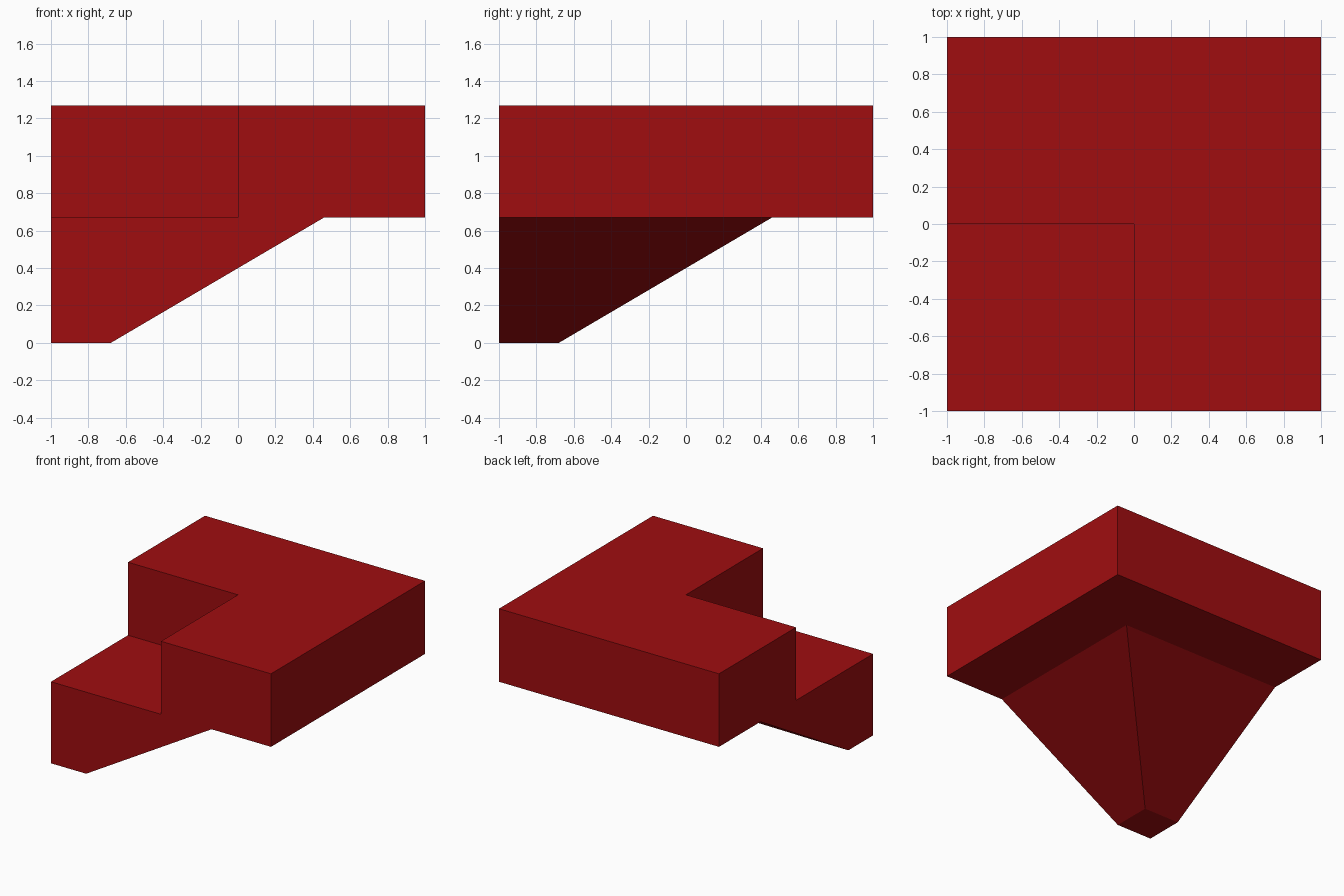
import bpy
import bmesh

cube = bpy.data.objects.get("Cube")
if cube:
    bpy.data.objects.remove(cube, do_unlink=True)

# Single deep red paint
red = bpy.data.materials.new("deep red")
red.use_nodes = True
colour = (0.35, 0.004, 0.005, 1.0)
red.diffuse_color = colour
red.node_tree.nodes["Principled BSDF"].inputs["Base Color"].default_value = colour

HALF = 1.0      # half width of the block
BASE = 0.67     # underside of the upper slab
TOP = 1.27      # top of the upper slab
FOOT = -0.68    # inner edge of the small foot
SPREAD = 0.46   # inner edge of the bracket where it meets the slab


def loft(name, lower, z_low, upper, z_high):
    """Closed solid between two matching counter-clockwise outlines."""
    bm = bmesh.new()
    low = [bm.verts.new((x, y, z_low)) for x, y in lower]
    high = [bm.verts.new((x, y, z_high)) for x, y in upper]
    bm.faces.new(low[::-1])
    bm.faces.new(high)
    n = len(low)
    for i in range(n):
        j = (i + 1) % n
        bm.faces.new((low[i], low[j], high[j], high[i]))
    mesh = bpy.data.meshes.new(name)
    bm.to_mesh(mesh)
    bm.free()
    mesh.materials.append(red)
    obj = bpy.data.objects.new(name, mesh)
    bpy.context.collection.objects.link(obj)
    return obj


def corner_square(edge):
    """Square anchored in the front corner, reaching to the given edge."""
    return [(-HALF, -HALF), (edge, -HALF), (edge, edge), (-HALF, edge)]


# Upper slab: an L shape around the open quarter
l_shape = [(0, -HALF), (HALF, -HALF), (HALF, HALF),
           (-HALF, HALF), (-HALF, 0), (0, 0)]
loft("upper_corner_slab", l_shape, BASE, l_shape, TOP)

# Tapered bracket: small foot widening up to the slab, its top is the lower step
loft("tapered_bracket", corner_square(FOOT), 0, corner_square(SPREAD), BASE)
